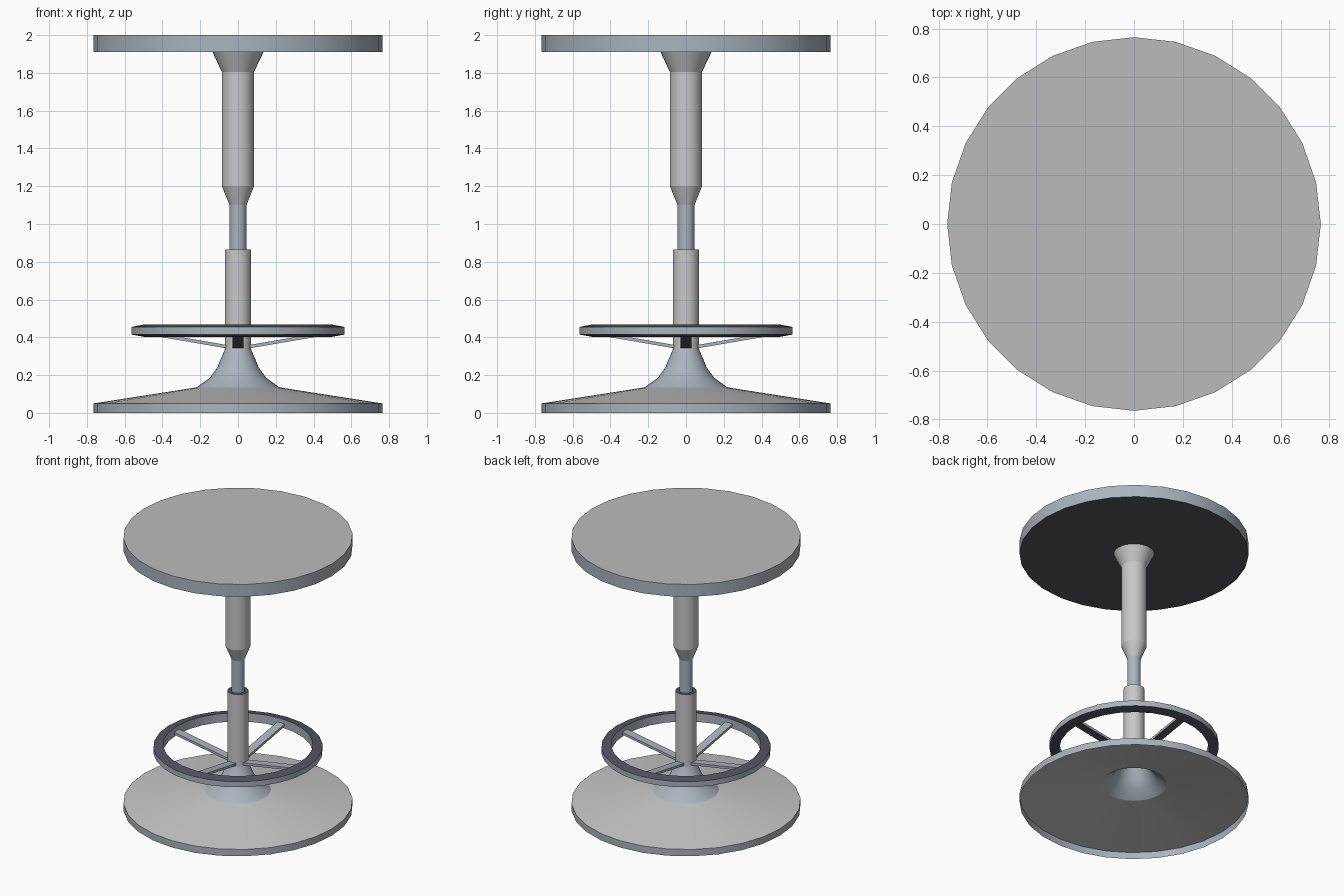
import bpy, math
from mathutils import Matrix

if "Cube" in bpy.data.objects:
    bpy.data.objects.remove(bpy.data.objects["Cube"])


def material(name, rgb):
    m = bpy.data.materials.new(name)
    m.diffuse_color = (*rgb, 1)
    m.use_nodes = True
    m.node_tree.nodes["Principled BSDF"].inputs["Base Color"].default_value = m.diffuse_color
    return m


LIGHT = material("light grey", (0.58, 0.58, 0.58))
SEAT = material("seat grey", (0.50, 0.50, 0.50))
STEEL = material("blue steel", (0.40, 0.46, 0.51))
DARK = material("dark slate", (0.09, 0.09, 0.125))


def build(name, verts, faces, mats, indices):
    mesh = bpy.data.meshes.new(name)
    mesh.from_pydata(verts, [], faces)
    for m in mats:
        mesh.materials.append(m)
    for p, i in zip(mesh.polygons, indices):
        p.material_index = i
    obj = bpy.data.objects.new(name, mesh)
    bpy.context.collection.objects.link(obj)
    return obj


def lathe(name, profile, segment_mats, sides=28):
    """Spin (radius, z) points listed bottom to top on the outside; one material per segment."""
    mats = list(dict.fromkeys(segment_mats))
    verts, rows = [], []
    for r, z in profile:
        n = 1 if r == 0 else sides
        rows.append([len(verts) + i % n for i in range(sides)])
        for i in range(n):
            a = math.tau * i / sides
            verts.append((r * math.cos(a), r * math.sin(a), z))
    faces, ids = [], []
    for k, m in enumerate(segment_mats):
        lo, hi = rows[k], rows[k + 1]
        for i in range(sides):
            j = (i + 1) % sides
            quad = (lo[i], lo[j], hi[j], hi[i])
            faces.append(tuple(dict.fromkeys(quad)))
            ids.append(mats.index(m))
    obj = build(name, verts, faces, mats, ids)
    bpy.ops.object.select_all(action='DESELECT')
    obj.select_set(True)
    bpy.context.view_layer.objects.active = obj
    bpy.ops.object.shade_smooth_by_angle(angle=math.radians(20))
    return obj


# Seat: flat disc with steel rim and dark underside
lathe("seat", [(0, 1.91), (0.765, 1.91), (0.765, 2.0), (0, 2.0)], [DARK, STEEL, SEAT])

# Upper sleeve flaring out under the seat
lathe("upper_sleeve", [(0.045, 1.10), (0.085, 1.20), (0.085, 1.805), (0.135, 1.91)], [LIGHT] * 3)

# Thin lift rod between the two sleeves
lathe("lift_rod", [(0.045, 0.80), (0.045, 1.12)], [STEEL])

# Lower column with a dark top rim
lathe("lower_column", [(0.07, 0.32), (0.07, 0.865), (0.045, 0.865)], [LIGHT, DARK])

# Hollow base: rim, shallow cone and trumpet-shaped collar
lathe("base_plate", [(0.765, 0), (0.765, 0.05), (0.22, 0.135)], [STEEL, LIGHT])
lathe("base_collar", [(0.22, 0.135), (0.15, 0.185), (0.11, 0.24), (0.07, 0.335)], [STEEL] * 3)

# Foot ring: steel walls, dark gently sloped top and bottom
lathe("foot_ring",
      [(0.50, 0.403), (0.565, 0.415), (0.565, 0.455), (0.50, 0.467), (0.50, 0.403)],
      [DARK, STEEL, DARK, STEEL])

# Four spokes rising from the column to the ring, dark below
for k in range(4):
    turn = Matrix.Rotation(k * math.pi / 2, 4, 'Z')
    corners = [(x, y, z + dz) for x, z in ((0.05, 0.340), (0.505, 0.418))
               for y in (-0.03, 0.03) for dz in (0, 0.018)]
    faces = [(0, 2, 6, 4), (1, 5, 7, 3), (0, 4, 5, 1), (2, 3, 7, 6), (0, 1, 3, 2), (4, 6, 7, 5)]
    spoke = build(f"spoke_{k + 1}", corners, faces, [STEEL, DARK], [1, 0, 0, 0, 0, 0])
    spoke.data.transform(turn)
